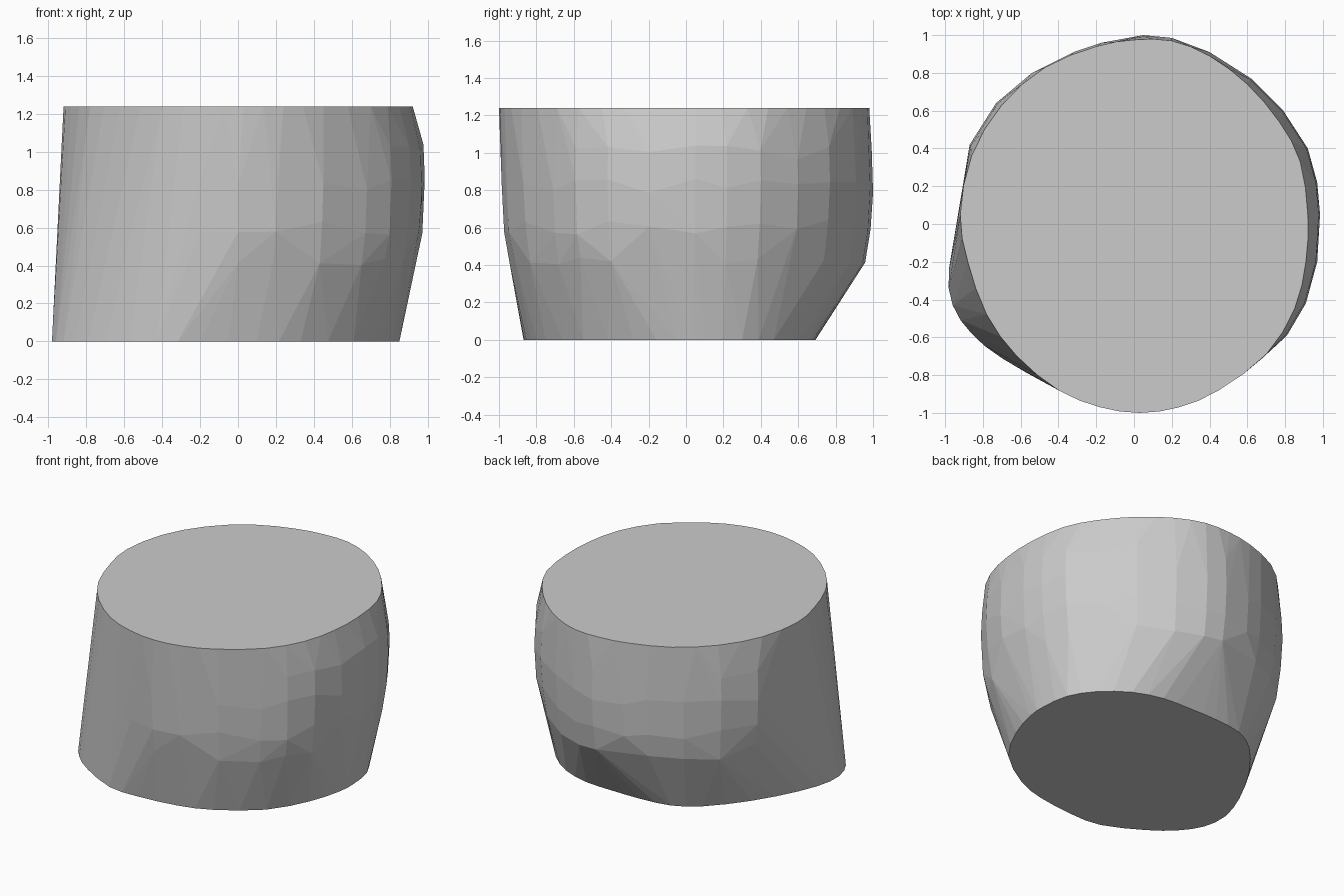
import bpy, bmesh, random
from mathutils import Vector

random.seed(4)
if "Cube" in bpy.data.objects:
    bpy.data.objects.remove(bpy.data.objects["Cube"], do_unlink=True)

HEIGHT = 1.24

# Plan outlines, counter-clockwise from the +x side
top_outline = [(.92, .05), (.88, .33), (.77, .54), (.6, .74), (.4, .89), (.2, .97),
               (0, .975), (-.2, .94), (-.47, .83), (-.7, .63), (-.86, .36), (-.92, .05),
               (-.88, -.2), (-.78, -.48), (-.62, -.7), (-.4, -.88), (-.18, -.97), (.03, -1),
               (.24, -.97), (.45, -.88), (.7, -.69), (.85, -.45), (.91, -.2)]
belly_outline = [(.985, .05), (.97, .22), (.92, .4), (.79, .6), (.62, .77), (.4, .91),
                 (.2, .985), (.05, 1), (-.17, .96), (-.32, .91), (-.54, .8), (-.73, .64),
                 (-.87, .42), (-.9, .2), (-.8, -.3), (-.5, -.7), (-.2, -.95), (0, -.985),
                 (.2, -.96), (.45, -.87), (.68, -.71), (.81, -.59), (.91, -.42), (.97, -.2)]
base_outline = [(.85, .1), (.82, .3), (.71, .47), (.53, .61), (.32, .68), (.1, .69),
                (-.12, .69), (-.34, .66), (-.52, .55), (-.73, .3), (-.9, 0), (-.98, -.24),
                (-.96, -.43), (-.86, -.58), (-.7, -.71), (-.43, -.85), (-.2, -.865),
                (.1, -.83), (.33, -.75), (.61, -.55), (.77, -.28), (.84, -.05)]


def smooth_loop(points):
    """Insert one curved midpoint between each pair of outline points."""
    pts = [Vector(p) for p in points]
    result = []
    for i, p in enumerate(pts):
        before, after, beyond = pts[i - 1], pts[(i + 1) % len(pts)], pts[(i + 2) % len(pts)]
        result += [p, (9 * (p + after) - before - beyond) / 16]
    return result


def add_ring(bm, outline, z, scale=1.0, wobble=0.0):
    for p in outline:
        lift = random.uniform(-wobble, wobble)
        bm.verts.new((p.x * scale, p.y * scale, z + lift))


# Caps and irregular belly rings, wrapped in one faceted convex skin
bm = bmesh.new()
add_ring(bm, smooth_loop(base_outline), 0)
add_ring(bm, smooth_loop(top_outline), HEIGHT)
belly = [Vector(p) for p in belly_outline]
for z, scale in ((.44, .958), (.6, .987), (.82, 1), (1, .993)):
    add_ring(bm, belly, z, scale, wobble=.04)
hull = bmesh.ops.convex_hull(bm, input=bm.verts)
unused = {g for g in hull["geom_interior"] + hull["geom_unused"]
          if isinstance(g, bmesh.types.BMVert)}
bmesh.ops.delete(bm, geom=list(unused), context='VERTS')
bmesh.ops.dissolve_limit(bm, angle_limit=.03, verts=bm.verts, edges=bm.edges)
bmesh.ops.recalc_face_normals(bm, faces=bm.faces)

mesh = bpy.data.meshes.new("faceted_body")
bm.to_mesh(mesh)
bm.free()
body = bpy.data.objects.new("faceted_body", mesh)
bpy.context.collection.objects.link(body)

# Plain grey over the whole body
grey = bpy.data.materials.new("plain_grey")
grey.use_nodes = True
grey.diffuse_color = (.6, .6, .6, 1)
grey.node_tree.nodes["Principled BSDF"].inputs["Base Color"].default_value = grey.diffuse_color
mesh.materials.append(grey)
